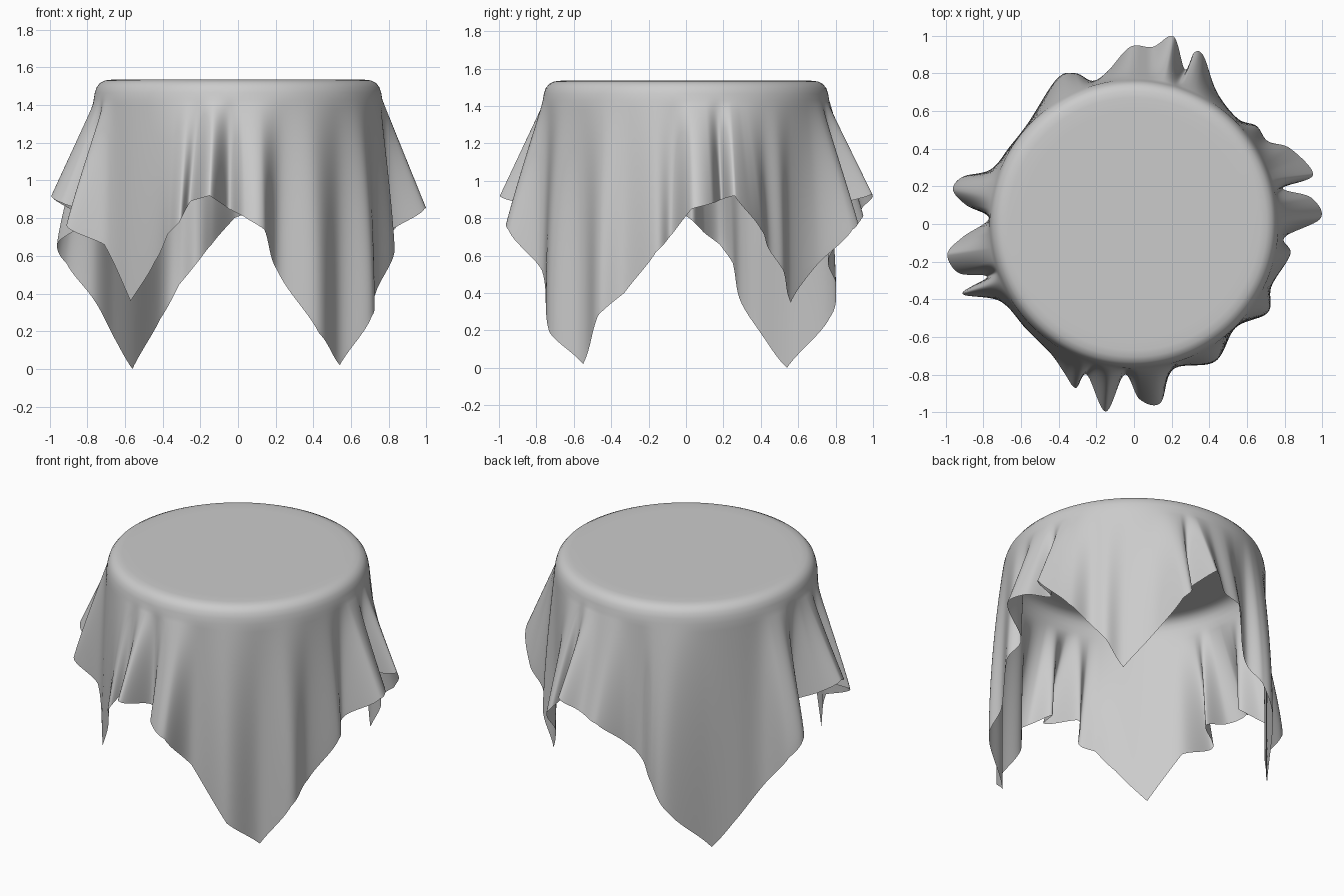
import bpy, math
from mathutils import Vector

if "Cube" in bpy.data.objects:
    bpy.data.objects.remove(bpy.data.objects["Cube"])

# Hem of the cloth, counter-clockwise from the right: x, y, z of fold tips, valleys and corners
HEM = [
    (.99, .03, .85), (.94, .14, .88), (.79, .19, .90), (.95, .26, .92), (.83, .40, .74),
    (.71, .44, .64), (.65, .52, .52), (.55, .56, .35), (.44, .70, .55), (.37, .89, .74),
    (.32, .91, .80), (.27, .82, .87), (.21, .995, .93), (.10, .94, .85), (-.02, .94, .80),
    (-.14, .81, .66), (-.22, .76, .56), (-.31, .80, .45), (-.41, .77, .27), (-.56, .54, .00),
    (-.66, .41, .17), (-.76, .29, .36), (-.91, .25, .56), (-.96, .18, .66), (-.89, .10, .72),
    (-.77, .03, .79), (-.91, -.07, .86), (-.99, -.16, .92), (-.93, -.26, .88), (-.78, -.28, .82),
    (-.91, -.37, .76), (-.71, -.41, .66), (-.57, -.56, .36), (-.44, -.69, .57), (-.37, -.79, .72),
    (-.31, -.87, .78), (-.25, -.80, .89), (-.15, -.995, .92), (-.05, -.80, .85), (.03, -.93, .81),
    (.14, -.95, .74), (.21, -.77, .52), (.43, -.73, .19), (.54, -.55, .02), (.71, -.47, .28),
    (.73, -.33, .40), (.83, -.16, .62), (.80, -.07, .72)]
# Rounded table edge: radius, z
RIM = [(.30, 1.535), (.60, 1.535), (.67, 1.535), (.705, 1.531), (.732, 1.518), (.75, 1.495),
       (.76, 1.465), (.766, 1.43)]
SUB, ROWS = 12, 28


def spline(a, b, c, d, t):
    return .5 * (2 * b + (c - a) * t + (2 * a - 5 * b + 4 * c - d) * t * t
                 + (3 * b - a - 3 * c + d) * t ** 3)


# Smooth hem line, with straight edges in height so the corners stay pointed
n = len(HEM)
hem = []
for i in range(n):
    p = [Vector(HEM[(i + k) % n]) for k in (-1, 0, 1, 2)]
    for j in range(SUB):
        t = j / SUB
        q = spline(*p, t)
        q.z = p[1].z + (p[2].z - p[1].z) * t
        hem.append(q)
N = len(hem)

# Angle where each column of cloth leaves the table edge (smoothed hem angle)
ang = [math.atan2(hem[0].y, hem[0].x)]
for q in hem[1:]:
    step = math.atan2(q.y, q.x) - ang[-1]
    ang.append(ang[-1] + (step + math.pi) % math.tau - math.pi)
W = 16
rim_ang = [sum(ang[(i + k) % N] + math.tau * ((i + k) // N) for k in range(-W, W + 1)) / (2 * W + 1)
           for i in range(N)]

# Flat top and rounded edge
verts = [(0, 0, 1.535)]
for r, z in RIM:
    verts += [(r * math.cos(a), r * math.sin(a), z) for a in rim_ang]

# Hanging folds, spreading from the edge to the hem
r0, z0 = RIM[-1]
for row in range(1, ROWS + 1):
    t = row / ROWS
    for a, q in zip(rim_ang, hem):
        drop = z0 - q.z
        s = 1 - (1 - t) ** max(1, drop / .62)
        x, y = r0 * math.cos(a), r0 * math.sin(a)
        verts.append((x + (q.x - x) * s, y + (q.y - y) * s, z0 - drop * t))

faces = [(0, 1 + i, 1 + (i + 1) % N) for i in range(N)]
for row in range(len(RIM) + ROWS - 1):
    b = 1 + row * N
    faces += [(b + i, b + N + i, b + N + (i + 1) % N, b + (i + 1) % N) for i in range(N)]

mesh = bpy.data.meshes.new("tablecloth")
mesh.from_pydata(verts, [], faces)
mesh.polygons.foreach_set("use_smooth", [True] * len(mesh.polygons))
mesh.update()
cloth = bpy.data.objects.new("tablecloth", mesh)
bpy.context.collection.objects.link(cloth)
